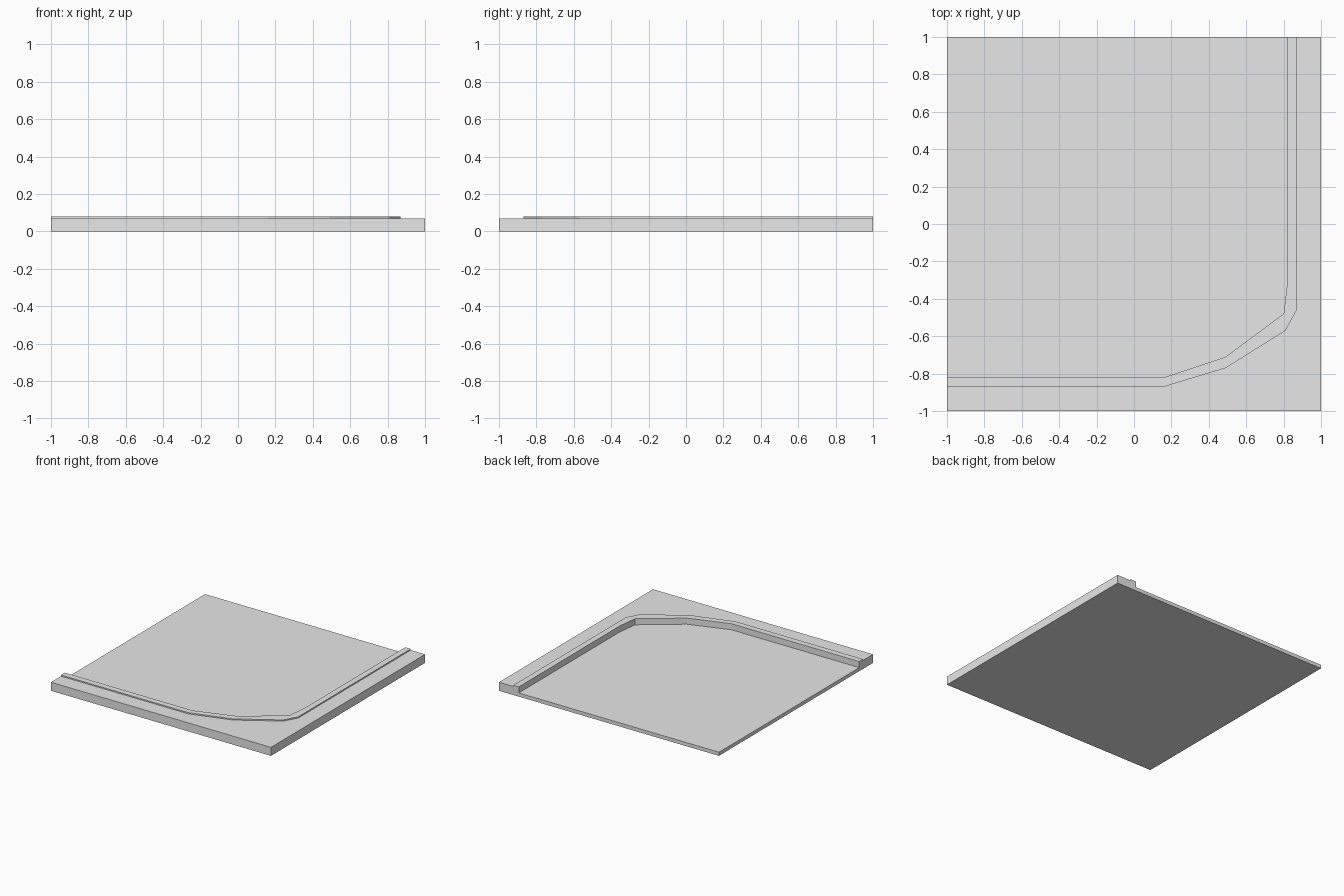
import bpy
import bmesh

cube = bpy.data.objects.get("Cube")
if cube:
    bpy.data.objects.remove(cube, do_unlink=True)

grey = bpy.data.materials.new("concrete_grey")
grey.use_nodes = True
colour = (0.8, 0.8, 0.8, 1)
grey.diffuse_color = colour
grey.node_tree.nodes["Principled BSDF"].inputs["Base Color"].default_value = colour


def slab(name, outline, bottom, top):
    """Extrude a flat outline into a solid between two heights."""
    bm = bmesh.new()
    face = bm.faces.new([bm.verts.new((x, y, bottom)) for x, y in outline])
    raised = bmesh.ops.extrude_face_region(bm, geom=[face], use_keep_orig=True)["geom"]
    for v in raised:
        if isinstance(v, bmesh.types.BMVert):
            v.co.z = top
    bmesh.ops.recalc_face_normals(bm, faces=bm.faces)
    mesh = bpy.data.meshes.new(name)
    bm.to_mesh(mesh)
    bm.free()
    mesh.materials.append(grey)
    obj = bpy.data.objects.new(name, mesh)
    bpy.context.collection.objects.link(obj)
    return obj


# Kerb edges, running from the left side round the bend to the back
inner = [(-1, -0.82), (0.16, -0.82), (0.49, -0.71), (0.80, -0.48), (0.82, -0.31), (0.82, 1)]
outer = [(-1, -0.87), (0.16, -0.87), (0.49, -0.77), (0.81, -0.57), (0.87, -0.46), (0.87, 1)]

ROAD, PAVEMENT, KERB = 0.03, 0.07, 0.08

# Low road surface over the whole tile
slab("road_base", [(-1, -1), (1, -1), (1, 1), (-1, 1)], 0, ROAD)

# Raised pavement outside the kerb
slab("pavement", outer + [(1, 1), (1, -1), (-1, -1)], ROAD, PAVEMENT)

# Narrow kerb standing slightly above the pavement
slab("kerb", outer + inner[::-1], ROAD, KERB)
